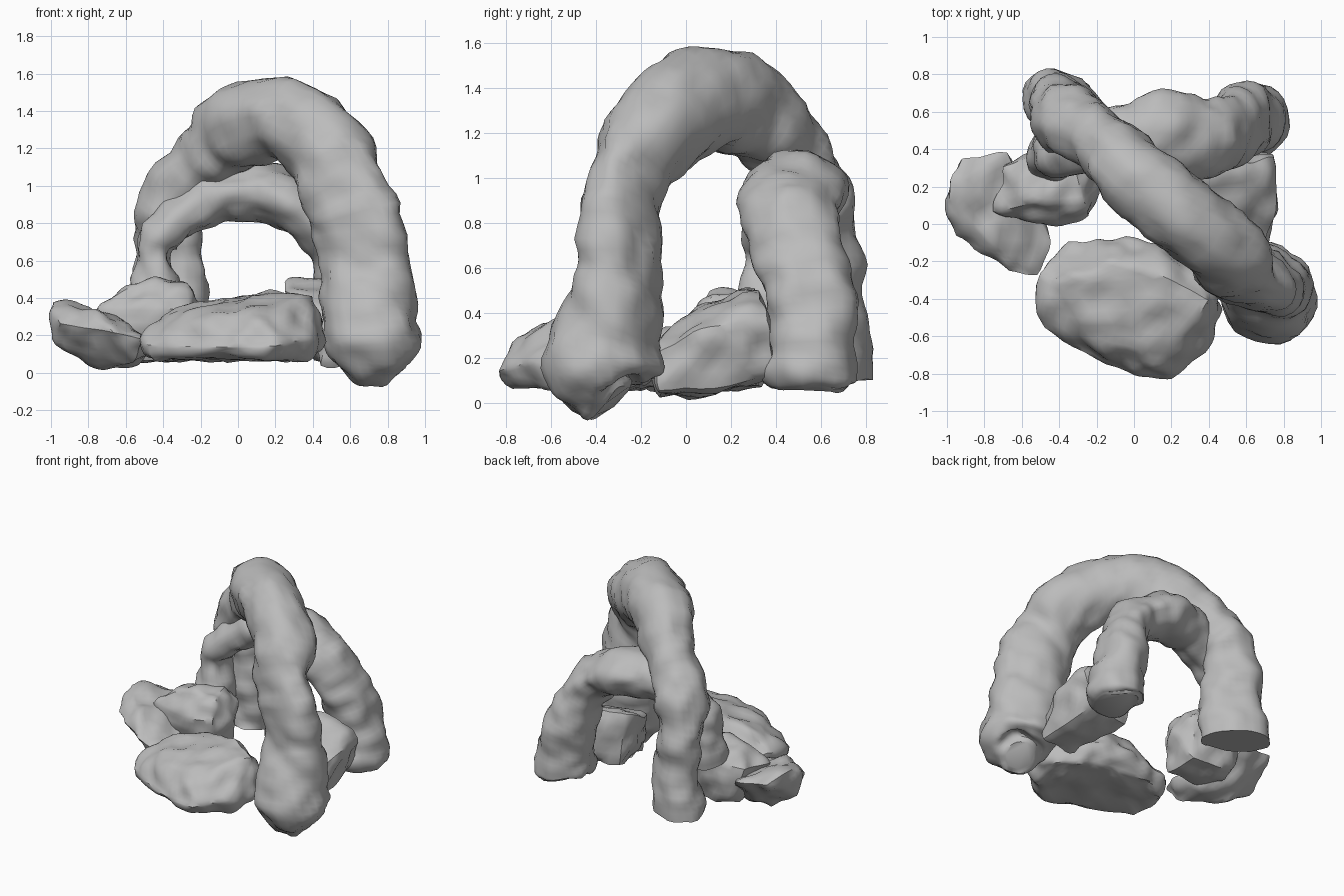
import bpy
import bmesh
import math
from mathutils import Vector, noise

cube = bpy.data.objects.get("Cube")
if cube:
    bpy.data.objects.remove(cube, do_unlink=True)

stone = bpy.data.materials.new("grey_stone")
stone.use_nodes = True
grey = (0.5, 0.5, 0.5, 1)
stone.diffuse_color = grey
stone.node_tree.nodes["Principled BSDF"].inputs["Base Color"].default_value = grey


def finish(bm, name, angle):
    """Turn a bmesh into a smooth-shaded stone object."""
    bmesh.ops.recalc_face_normals(bm, faces=bm.faces)
    mesh = bpy.data.meshes.new(name)
    bm.to_mesh(mesh)
    bm.free()
    mesh.materials.append(stone)
    obj = bpy.data.objects.new(name, mesh)
    bpy.context.collection.objects.link(obj)
    bpy.ops.object.select_all(action="DESELECT")
    obj.select_set(True)
    bpy.context.view_layer.objects.active = obj
    bpy.ops.object.shade_smooth_by_angle(angle=math.radians(angle))
    return obj


def weather(bm, lump, chip, seed):
    """Push the surface in and out with broad lumps and small chips."""
    bm.normal_update()
    offset = Vector((seed, seed * 2, -seed))
    moves = []
    for v in bm.verts:
        broad = noise.noise(v.co * 3.5 + offset)
        fine = noise.noise(v.co * 9 - offset)
        moves.append(v.normal * (broad * lump + fine * chip))
    for v, move in zip(bm.verts, moves):
        v.co += move


def spline(points, steps):
    """Catmull-Rom samples through position-and-size points."""
    pts = [Vector(p) for p in points]
    pts = [pts[0] * 2 - pts[1]] + pts + [pts[-1] * 2 - pts[-2]]
    out = []
    for a, b, c, d in zip(pts, pts[1:], pts[2:], pts[3:]):
        for i in range(steps):
            t = i / steps
            out.append((b * 2 + (c - a) * t + (a * 2 - b * 5 + c * 4 - d) * t * t
                        + (b * 3 - a - c * 3 + d) * t ** 3) / 2)
    out.append(pts[-2])
    return out


def arch(name, points, twist, seed, sides=28, steps=6):
    """Sweep a lumpy oval section, turning slightly, along an arched path."""
    bm = bmesh.new()
    path = spline(points, steps)
    centres = [Vector(p[:3]) for p in path]
    rings = []
    last = len(path) - 1
    for i, p in enumerate(path):
        tangent = (centres[min(i + 1, last)] - centres[max(i - 1, 0)]).normalized()
        across = Vector((.15 + twist * i / last, 1, 0))
        side = (across - tangent * across.dot(tangent)).normalized()
        radial = tangent.cross(side)
        ring = []
        for k in range(sides):
            a = math.tau * k / sides
            ring.append(bm.verts.new(
                centres[i] + radial * math.cos(a) * p[3] + side * math.sin(a) * p[4]))
        rings.append(ring)
    for low, high in zip(rings, rings[1:]):
        for k in range(sides):
            n = (k + 1) % sides
            bm.faces.new((low[k], low[n], high[n], high[k]))
    bm.faces.new(rings[0])
    bm.faces.new(rings[-1])
    bmesh.ops.recalc_face_normals(bm, faces=bm.faces)
    weather(bm, 0.04, 0.03, seed)
    return finish(bm, name, 50)


def rock(name, corners, seed):
    """Hull of a few corners, softened, subdivided and chipped."""
    bm = bmesh.new()
    for c in corners:
        bm.verts.new(c)
    hull = bmesh.ops.convex_hull(bm, input=bm.verts)
    bmesh.ops.delete(bm, geom=hull["geom_interior"], context="VERTS")
    for _ in range(3):
        bmesh.ops.subdivide_edges(bm, edges=bm.edges, cuts=1, use_grid_fill=True)
        bmesh.ops.smooth_vert(bm, verts=bm.verts, factor=0.2, use_axis_x=True,
                              use_axis_y=True, use_axis_z=True)
    bmesh.ops.recalc_face_normals(bm, faces=bm.faces)
    weather(bm, 0.02, 0.03, seed)
    return finish(bm, name, 40)


# Tall diagonal arch: x, y, z, radius along the arch, radius across it
arch("large_arch", [
    (.74, -.34, .01, .1, .1), (.73, -.37, .05, .2, .19),
    (.72, -.38, .17, .27, .26), (.69, -.34, .36, .265, .22),
    (.66, -.295, .55, .25, .18), (.64, -.29, .8, .25, .16),
    (.56, -.25, 1.02, .25, .17), (.46, -.11, 1.21, .25, .2),
    (.23, .07, 1.36, .22, .21), (.02, .25, 1.32, .21, .2),
    (-.14, .4, 1.2, .19, .18), (-.29, .5, 1.02, .17, .17),
    (-.37, .57, .84, .18, .17), (-.36, .6, .6, .2, .15),
    (-.36, .61, .35, .21, .15), (-.37, .61, .12, .23, .16)], .85, 3)

# Lower arch behind, leaning onto the rocks at one end
arch("small_arch", [
    (.61, .55, .08, .15, .16), (.61, .55, .12, .19, .2), (.61, .56, .25, .19, .19),
    (.57, .54, .45, .16, .19), (.52, .5, .65, .15, .21), (.43, .47, .8, .15, .22),
    (.28, .47, .91, .15, .23), (.1, .49, .97, .15, .22), (-.1, .46, .94, .14, .18),
    (-.27, .41, .83, .12, .14), (-.42, .39, .72, .12, .14),
    (-.45, .38, .6, .1, .13), (-.45, .35, .4, .13, .14)], 0, 8)

# Broad flat-bottomed rock at the front
rock("front_rock", [
    (-.53, -.25, .22), (-.36, -.09, .14), (-.05, -.05, .2), (.27, -.13, .22),
    (.46, -.36, .28), (.46, -.5, .12), (.38, -.69, .18), (.2, -.85, .14),
    (-.02, -.83, .13), (-.5, -.57, .14), (-.47, -.52, .07), (.37, -.62, .07),
    (.4, -.34, .07), (-.48, -.26, .07), (-.28, -.12, .07), (.22, -.17, .07),
    (.16, -.8, .07), (-.43, -.32, .33), (-.2, -.62, .31), (.15, -.72, .34),
    (.42, -.4, .45), (.2, -.28, .45), (-.1, -.2, .4)], 5)

# Two rocks leaning together on one side
rock("outer_side_rock", [
    (-1.02, .15, .41), (-.93, .38, .34), (-.68, .41, .3), (-1, .08, .14),
    (-.96, -.06, .26), (-.65, -.28, .22), (-.5, -.3, .18), (-.4, -.1, .18),
    (-.8, .1, .01), (-.55, -.18, .03), (-.52, .15, .05), (-.78, -.1, .34)], 11)
rock("inner_side_rock", [
    (-.78, .05, .35), (-.72, .32, .37), (-.5, .42, .43), (-.24, .36, .4),
    (-.17, .22, .3), (-.22, .02, .36), (-.45, -.03, .34), (-.55, .1, .49),
    (-.26, .12, .5), (-.3, .3, .5), (-.65, .05, .06), (-.6, .35, .06),
    (-.25, .32, .06), (-.25, .05, .06)], 14)

# Sloping rock between the two near legs
rock("middle_rock", [
    (.27, .3, .54), (.23, .14, .47), (.64, .35, .51), (.78, .1, .35),
    (.72, -.14, .23), (.45, -.15, .23), (.33, 0, .4), (.76, .38, .38),
    (.72, -.14, .04), (.45, -.14, .02), (.7, .42, .09), (.32, .34, .08)], 20)
